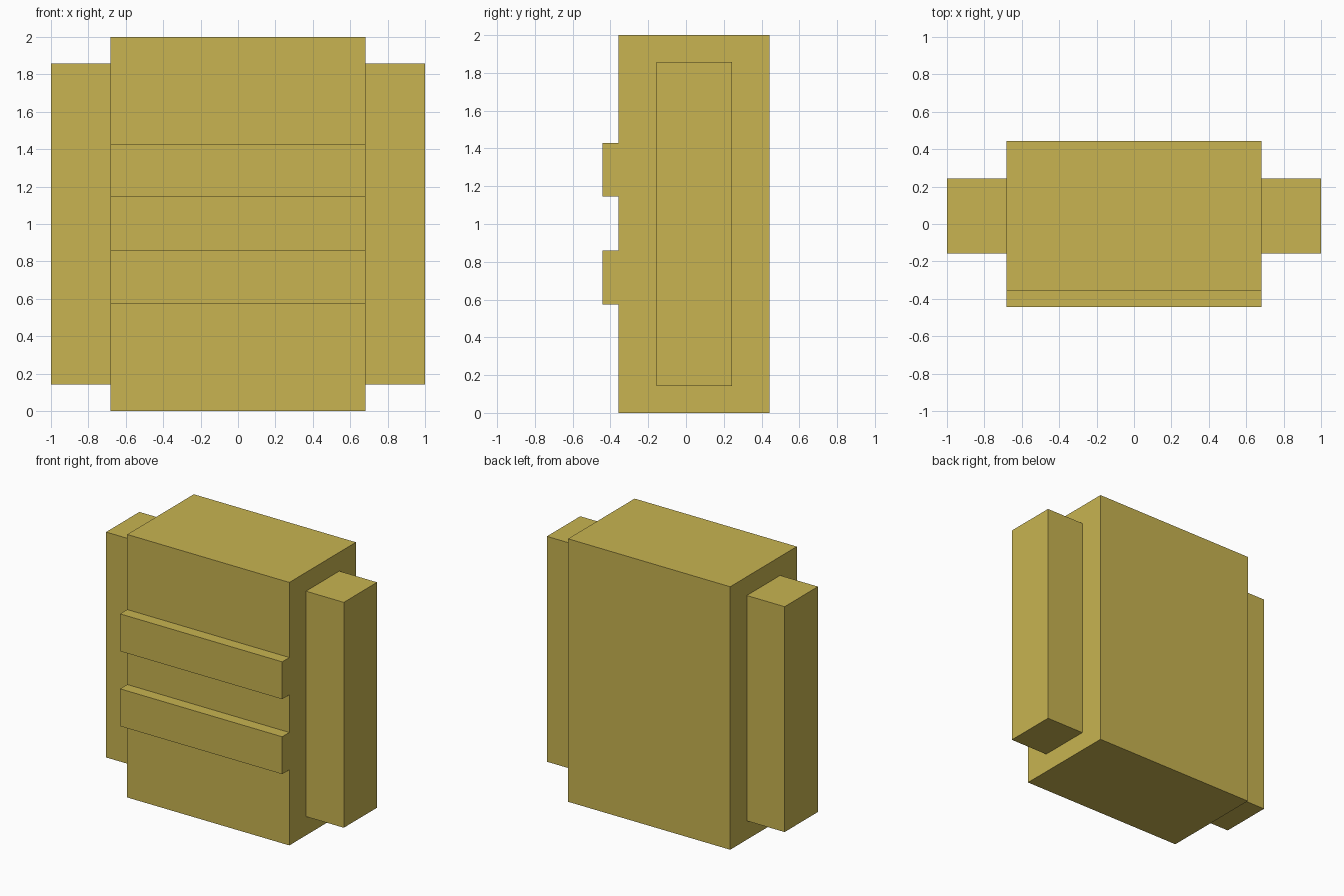
import bpy
import bmesh

if "Cube" in bpy.data.objects:
    bpy.data.objects.remove(bpy.data.objects["Cube"])

ochre = bpy.data.materials.new("ochre yellow")
ochre.diffuse_color = (0.578, 0.456, 0.082, 1.0)
ochre.use_nodes = True
ochre.node_tree.nodes["Principled BSDF"].inputs["Base Color"].default_value = ochre.diffuse_color


def box(name, x, y, z):
    """Box from (min, max) ranges on each axis."""
    bm = bmesh.new()
    bmesh.ops.create_cube(bm, size=1.0)
    for v in bm.verts:
        for i, (lo, hi) in enumerate((x, y, z)):
            v.co[i] = hi if v.co[i] > 0 else lo
    mesh = bpy.data.meshes.new(name)
    bm.to_mesh(mesh)
    bm.free()
    mesh.materials.append(ochre)
    obj = bpy.data.objects.new(name, mesh)
    bpy.context.collection.objects.link(obj)
    return obj


# Main block
box("body", (-0.682, 0.682), (-0.357, 0.443), (0.0, 2.0))

# Narrow blocks on both sides, mirrored across x
side = box("side_blocks", (0.682, 1.0), (-0.157, 0.243), (0.143, 1.857))
side.modifiers.new("mirror", 'MIRROR').use_axis = (True, False, False)

# Two raised bands across the front
for name, z in (("lower_front_band", 0.575), ("upper_front_band", 1.145)):
    box(name, (-0.682, 0.682), (-0.443, -0.357), (z, z + 0.284))
